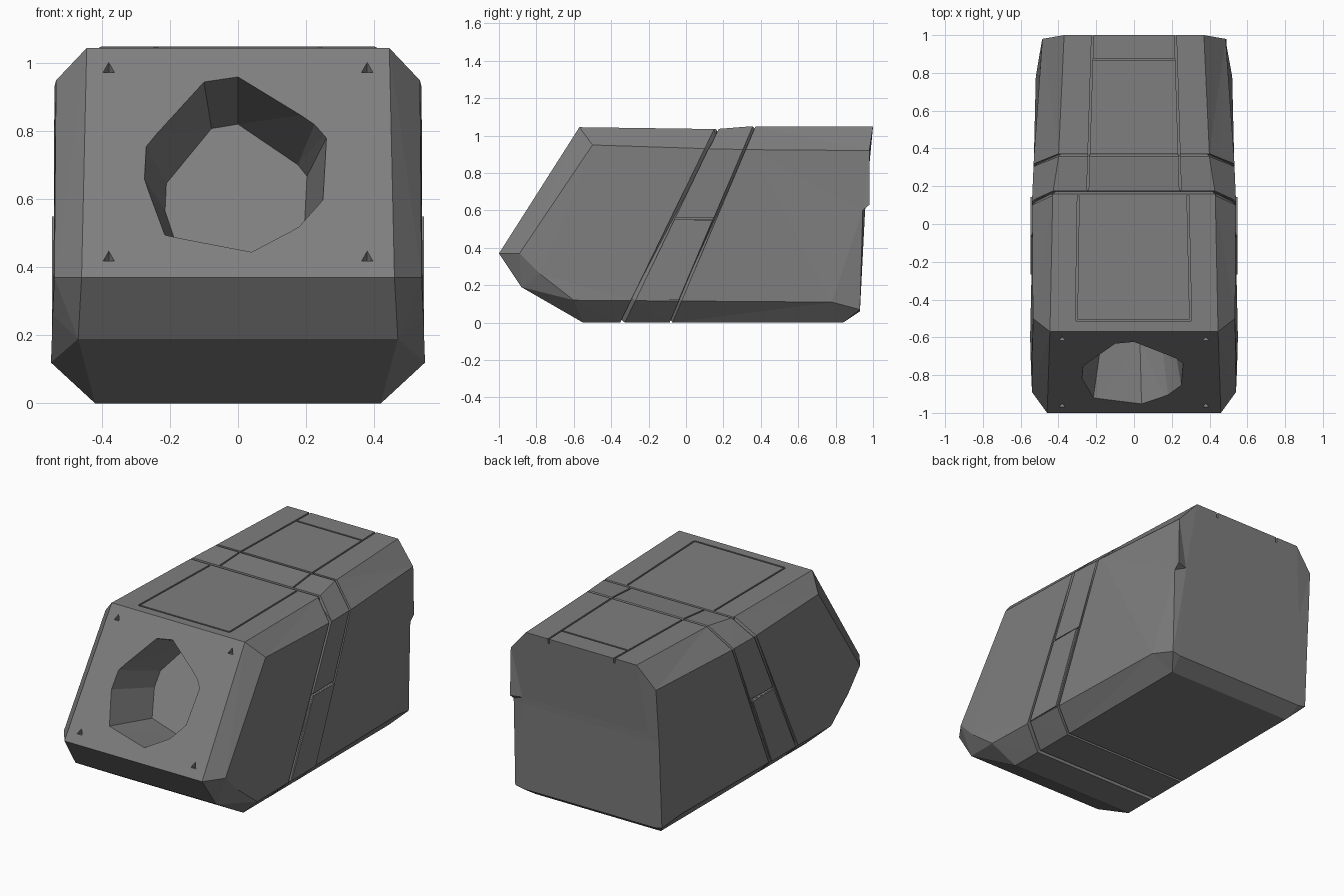
import bpy, bmesh
from math import cos, sin, pi
from mathutils import Vector

if "Cube" in bpy.data.objects:
    bpy.data.objects.remove(bpy.data.objects["Cube"], do_unlink=True)

grey = bpy.data.materials.new("stone grey")
grey.use_nodes = True
shade = (0.21, 0.21, 0.21, 1)
grey.diffuse_color = shade
grey.node_tree.nodes["Principled BSDF"].inputs["Base Color"].default_value = shade


def finish(bm, name):
    bmesh.ops.recalc_face_normals(bm, faces=bm.faces)
    mesh = bpy.data.meshes.new(name)
    bm.to_mesh(mesh)
    bm.free()
    mesh.materials.append(grey)
    ob = bpy.data.objects.new(name, mesh)
    bpy.context.collection.objects.link(ob)
    return ob


def hull(name, points):
    bm = bmesh.new()
    for p in points:
        bm.verts.new(p)
    bmesh.ops.convex_hull(bm, input=bm.verts)
    return finish(bm, name)


def carve(body, points):
    cutter = hull("cutter", points)
    cutter.hide_render = True
    mod = body.modifiers.new("carve", "BOOLEAN")
    mod.operation, mod.solver, mod.object = "DIFFERENCE", "EXACT", cutter
    bpy.context.view_layer.objects.active = body
    bpy.ops.object.modifier_apply(modifier=mod.name)
    bpy.data.objects.remove(cutter, do_unlink=True)


# Body outline: (y, z, half width) for the middle strip and the side panels
middle = [(-1, .37, .46), (-.88, .19, .47), (-.55, 0, .42), (.84, 0, .42),
          (.93, .06, .44), (.957, .59, .42), (.96, .63, .42), (1, 1.05, .37),
          (.35, 1.05, .40), (.16, 1.035, .43), (-.57, 1.045, .445)]
side = [(-.89, .37, .54), (-.78, .26, .545), (-.6, .12, .55), (.78, .11, .52),
        (.93, .07, .49), (.945, .6, .49), (.98, .63, .49), (.98, .92, .485),
        (.35, .925, .53), (.12, .93, .54), (-.5, .95, .535)]

bm = bmesh.new()


def loop(points, sign):
    return [bm.verts.new((sign * x, y, z)) for y, z, x in points]


flat_right = list(side)
flat_right[5], flat_right[6] = (.957, .6, .49), (.96, .63, .49)
loops = [loop(flat_right, -1), loop(middle, -1), loop(middle, 1), loop(side, 1)]
for a, b in zip(loops, loops[1:]):
    for i in range(len(a)):
        j = (i + 1) % len(a)
        bm.faces.new((a[i], a[j], b[j], b[i]))
bm.faces.new(loops[0])
bm.faces.new(loops[-1])
bmesh.ops.recalc_face_normals(bm, faces=bm.faces)

# Slanted V grooves around the body
for low, high, width in ((-.34, .165, .011), (-.08, .36, .007)):
    normal = Vector((0, 1.04, low - high)).normalized()
    for offset in (-width, width, 0):
        cut = bmesh.ops.bisect_plane(
            bm, geom=bm.verts[:] + bm.edges[:] + bm.faces[:], dist=1e-5,
            plane_co=Vector((0, low, 0)) + normal * offset, plane_no=normal)
    for v in {g for g in cut["geom_cut"] if isinstance(g, bmesh.types.BMVert)}:
        v.co.x *= .96
        v.co.z = .52 + (v.co.z - .52) * .96
        v.co.y += (high - low) / 1.04 * (v.co.z - .52) * .04
bmesh.ops.triangulate(bm, faces=bm.faces)
body = finish(bm, "body")

# Front socket: an irregular tapered hole in the sloping face
rim = [(0, .96), (-.1, .945), (-.27, .755), (-.275, .66), (-.215, .495),
       (-.13, .48), (.04, .445), (.18, .52), (.25, .6), (.26, .78), (.225, .82)]


def slope_y(z):
    return -1 + (z - .37) * .43 / .675


socket = []
for x, z in rim:
    y = slope_y(z)
    mouth = Vector((x, y, z))
    base = Vector((x * .78, -.47 + (y + .79) * .85, .6 + (z - .7) * .85))
    socket += [mouth + (mouth - base) * .3, base]
carve(body, socket)

# Small dents at the corners of the front face
for x in (-.38, .38):
    for z in (.43, .985):
        ring = [(x + .022 * cos(a), slope_y(z + .022 * sin(a)) - .005, z + .022 * sin(a))
                for a in (pi / 2, pi * 7 / 6, pi * 11 / 6)]
        carve(body, ring + [(x, slope_y(z) + .03, z - .02)])


# Panel lines on the roof
def roof_line(x0, y0, x1, y1, bottom, w=.005):
    across = Vector((y1 - y0, x0 - x1, 0)).normalized() * w
    carve(body, [Vector((x, y, z)) + across * s for x, y in ((x0, y0), (x1, y1))
                 for z in (bottom, 1.1) for s in (-1, 1)])


roof_line(-.305, -.51, -.295, .15, 1.022)
roof_line(.3, -.51, .285, .15, 1.022)
roof_line(-.305, -.51, .3, -.51, 1.022)
for s in (-1, 1):
    roof_line(s * .245, .18, s * .218, 1.05, 1.02)
roof_line(-.222, .87, .222, .87, 1.03)


# Raised lower band plates between the two grooves, with a seam above each
def band(z, low, high):
    return low + (high - low) * z / 1.04


for s, word in ((1, "left"), (-1, "right")):
    corners = [(f(z), z) for z in (.12, .55) for f in
               (lambda z: band(z, -.34, .165) + .014, lambda z: band(z, -.08, .36) - .01)]
    hull(word + "_band_plate", [(s * x, y, z) for y, z in corners for x in (.52, .547)])
    seam = [(band(z, -.34, .165), band(z, -.08, .36), z) for z in (.551, .561)]
    carve(body, [(s * x, y, z) for a, b, z in seam for y in (a, b) for x in (.525, .6)])
